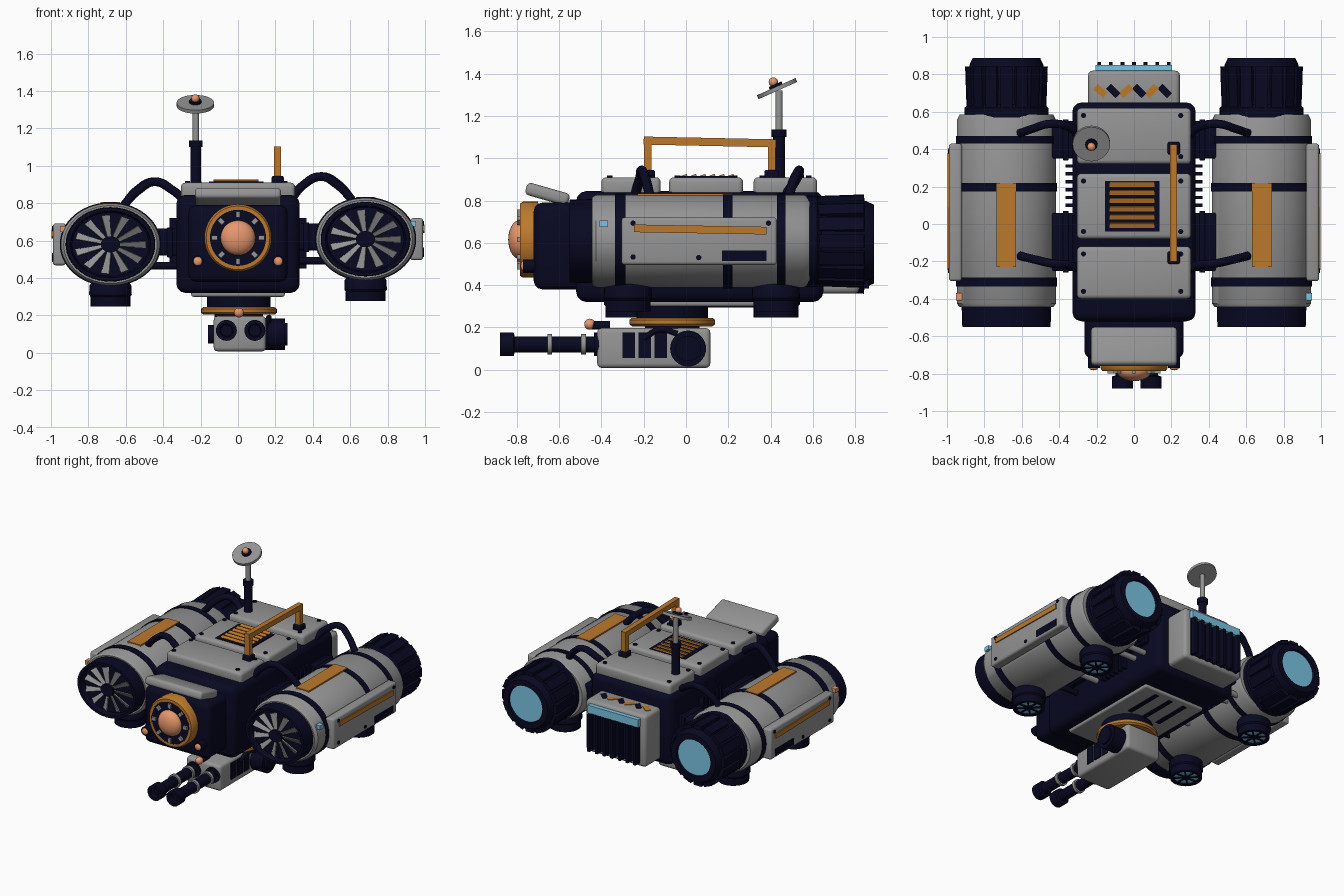
import bpy, bmesh
from math import pi, radians, cos, sin
from mathutils import Matrix, Vector

cube = bpy.data.objects.get("Cube")
if cube:
    bpy.data.objects.remove(cube)


def material(name, rgb):
    m = bpy.data.materials.new(name)
    m.use_nodes = True
    m.diffuse_color = (*rgb, 1)
    m.node_tree.nodes["Principled BSDF"].inputs["Base Color"].default_value = (*rgb, 1)
    return m


GREY = material("hull grey", (0.3, 0.3, 0.305))
NAVY = material("dark navy", (0.0025, 0.0025, 0.016))
ORANGE = material("amber paint", (0.5, 0.19, 0.026))
PEACH = material("peach lamp", (0.87, 0.34, 0.17))
CYAN = material("cyan glow", (0.2, 0.56, 0.78))


def finish(name, bm, mat):
    bmesh.ops.recalc_face_normals(bm, faces=bm.faces)
    for f in bm.faces:
        f.smooth = True
    for e in bm.edges:
        e.smooth = e.calc_face_angle(0) < radians(35)
    me = bpy.data.meshes.new(name)
    bm.to_mesh(me)
    bm.free()
    me.materials.append(mat)
    ob = bpy.data.objects.new(name, me)
    bpy.context.collection.objects.link(ob)
    return ob


def box(name, x, y, z, mat, bevel=0.0, tilt=None):
    """Box from (low, high) ranges, optionally turned about its centre."""
    bm = bmesh.new()
    bmesh.ops.create_cube(bm, size=1)
    size = [abs(r[1] - r[0]) for r in (x, y, z)]
    bmesh.ops.scale(bm, vec=size, verts=bm.verts)
    if bevel:
        bmesh.ops.bevel(bm, geom=bm.edges[:], offset=bevel, segments=3, profile=0.5, affect='EDGES')
    mid = Vector([(r[0] + r[1]) / 2 for r in (x, y, z)])
    bm.transform(Matrix.Translation(mid) @ (tilt or Matrix()))
    return finish(name, bm, mat)


def lathe(name, profile, centre, axis, mat, squash=1.0, segs=40):
    """Turn (radius, height) points about an axis through centre."""
    bm = bmesh.new()
    vs = [bm.verts.new((r, 0, h)) for r, h in profile]
    es = [bm.edges.new(p) for p in zip(vs, vs[1:])]
    bmesh.ops.spin(bm, geom=vs + es, cent=(0, 0, 0), axis=(0, 0, 1), angle=2 * pi, steps=segs)
    bmesh.ops.remove_doubles(bm, verts=bm.verts, dist=0.0002)
    turn = {'X': Matrix.Rotation(pi / 2, 4, 'Y'), 'Y': Matrix.Rotation(-pi / 2, 4, 'X'), 'Z': Matrix()}[axis]
    bm.transform(Matrix.Translation(centre) @ turn @ Matrix.Diagonal((1, squash, 1, 1)))
    return finish(name, bm, mat)


def rod(name, r, low, high, centre, axis, mat, squash=1.0, segs=32):
    return lathe(name, [(0, low), (r, low), (r, high), (0, high)], centre, axis, mat, squash, segs)


def ball(name, r, centre, mat, depth=1.0):
    """Sphere, optionally flattened from front to back."""
    bm = bmesh.new()
    bmesh.ops.create_uvsphere(bm, u_segments=24, v_segments=14, radius=r)
    bm.transform(Matrix.Translation(centre) @ Matrix.Diagonal((1, depth, 1, 1)))
    return finish(name, bm, mat)


def cable(name, points, r, mat):
    cu = bpy.data.curves.new(name, 'CURVE')
    cu.dimensions = '3D'
    cu.bevel_depth, cu.bevel_resolution, cu.use_fill_caps = r, 3, True
    sp = cu.splines.new('BEZIER')
    sp.bezier_points.add(len(points) - 1)
    for bp, p in zip(sp.bezier_points, points):
        bp.co = p
        bp.handle_left_type = bp.handle_right_type = 'AUTO'
    cu.materials.append(mat)
    ob = bpy.data.objects.new(name, cu)
    bpy.context.collection.objects.link(ob)


# Main hull and nose
box("hull", (-.33, .33), (-.52, .65), (.32, .845), NAVY, .05)
box("nose", (-.265, .265), (-.72, -.4), (.38, .79), NAVY, .04)
box("visor", (-.23, .23), (-.76, -.55), (.8, .86), GREY, .02, Matrix.Rotation(radians(-16), 4, 'X'))

# Eye
eye = (0, 0, .615)
lathe("eye_ring", [(.15, -.7), (.18, -.7), (.18, -.77), (.17, -.785), (.15, -.785), (.15, -.7)], eye, 'Y', ORANGE)
rod("eye_socket", .155, -.785, -.7, eye, 'Y', NAVY)
ball("eye_lens", .093, (0, -.785, .615), PEACH, .6)
for k in range(8):
    turn = Matrix.Rotation(k * pi / 4, 4, 'Y')
    stud = box("eye_stud", (.11, .142), (-.01, .01), (-.012, .012), GREY)
    stud.matrix_world = Matrix.Translation((0, -.79, .615)) @ turn
for s in (-1, 1):
    rod("nose_lamp_housing", .032, -.77, -.7, (s * .215, 0, .49), 'Y', NAVY, segs=20)
    ball("nose_lamp", .024, (s * .215, -.77, .49), PEACH, .5)

# Deck hatches with corner bolts
for low, high in ((-.4, -.12), (-.08, .27), (.32, .62)):
    box("deck_hatch", (-.305, .305), (low, high), (.82, .91), GREY, .022)
    for x in (-.27, .25):
        for y in (low + .04, high - .04):
            rod("hatch_bolt", .014, .9, .918, (x, y, 0), 'Z', NAVY, segs=10)

# Deck grille
box("grille_base", (-.155, .135), (-.04, .23), (.9, .915), NAVY)
for k in range(6):
    y = -.02 + k * .044
    box("grille_slat", (-.13, .11), (y, y + .026), (.912, .922), ORANGE, 0, Matrix.Rotation(radians(18), 4, 'X'))

# Grab handle
for y in (-.18, .405):
    box("handle_foot", (.18, .245), (y - .033, y + .033), (.9, .945), NAVY, .008)
    box("handle_post", (.193, .23), (y - .018, y + .018), (.93, 1.07), ORANGE)
box("handle_bar", (.193, .23), (-.2, .425), (1.058, 1.096), ORANGE, 0, Matrix.Rotation(radians(-1.2), 4, 'X'))

# Dish mast
mast = (-.225, .44, 0)
lathe("mast_base", [(0, .88), (.035, .88), (.028, .92), (.028, 1.1), (.036, 1.1), (.036, 1.135), (0, 1.135)],
      mast, 'Z', NAVY, segs=20)
rod("mast_pole", .017, 1.1, 1.32, mast, 'Z', GREY, segs=16)
tilt = Matrix.Translation((-.228, .43, 1.33)) @ Matrix.Rotation(radians(24), 4, 'X')
rod("dish", .1, -.011, .009, (0, 0, 0), 'Z', GREY).matrix_world = tilt
rod("dish_feed", .033, .009, .022, (0, 0, 0), 'Z', NAVY, segs=16).matrix_world = tilt
ball("dish_tip", .022, (-.228, .413, 1.36), PEACH)

# Rear radiator
box("radiator", (-.245, .245), (.6, .82), (.36, .74), GREY, .025)
box("radiator_backing", (-.2, .2), (.8, .826), (.39, .68), NAVY)
box("radiator_light", (-.207, .203), (.81, .85), (.66, .717), CYAN)
for k in range(7):
    x = -.186 + k * .062
    box("radiator_fin", (x - .01, x + .01), (.81, .865), (.385, .66), NAVY)
for k in range(6):
    x = -.18 + k * .069
    box("hazard_stripe", (x - .036, x + .036), (.692, .73), (.736, .744), (ORANGE, NAVY)[k % 2], 0,
        Matrix.Rotation(radians(-45 if k % 2 else (-40, 40, 45)[k // 2]), 4, 'Z'))

# Engine pods, one per side, the right one hanging slightly lower
for s, cz in ((-1, .58), (1, .608)):
    cx, sq = s * .682, .83
    c = (cx, 0, cz)
    lathe("pod_barrel", [(0, -.43), (.25, -.445), (.265, -.425), (.265, .555), (.25, .585), (0, .585)],
          c, 'Y', GREY, sq, 56)
    for low, high in ((-.335, -.285), (.175, .22), (.43, .47)):
        rod("pod_band", .271, low, high, c, 'Y', NAVY, sq, 56)
    lathe("intake", [(.24, -.43), (.236, -.55), (.215, -.55), (.205, -.51), (0, -.51)], c, 'Y', NAVY, sq, 48)
    rod("fan_hub", .052, -.545, -.5, c, 'Y', NAVY, sq)
    # Fan blades
    for k in range(11):
        bm = bmesh.new()
        bmesh.ops.create_cube(bm, size=1)
        for v in bm.verts:
            width = .024 if v.co.x < 0 else .048
            v.co = Vector((.12 + v.co.x * .14, v.co.y * .008, v.co.z * width))
        spin = Matrix.Rotation(k * 2 * pi / 11, 4, 'Y') @ Matrix.Rotation(radians(28), 4, 'X')
        bm.transform(Matrix.Translation((cx, -.525, cz)) @ Matrix.Diagonal((1, 1, sq, 1)) @ spin)
        finish("fan_blade", bm, GREY)
    # Nozzle
    lathe("nozzle", [(.225, .57), (.225, .62), (.205, .64), (.198, .85), (.18, .888), (.138, .888), (.134, .86)],
          c, 'Y', NAVY, .96)
    rod("nozzle_glow", .138, .85, .872, c, 'Y', CYAN, .96)
    for k in range(16):
        petal = box("nozzle_petal", (.19, .217), (-.12, .12), (-.032, .032), NAVY)
        petal.matrix_world = (Matrix.Translation((cx, .73, cz)) @ Matrix.Rotation(k * pi / 8, 4, 'Y')
                              @ Matrix.Rotation(radians(-2), 4, 'Z'))
    # Top stripe and outer access panel
    box("pod_stripe", (s * .63, s * .735), (-.23, .22), (cz + .19, cz + .226), ORANGE)
    box("side_panel", (s * .92, s * .99), (-.305, .43), (cz - .112, cz + .112), GREY, .015)
    box("panel_stripe", (s * .98, s * .998), (-.245, .38), (cz + .037, cz + .073), ORANGE, 0,
        Matrix.Rotation(radians(-1), 4, 'X'))
    box("panel_slot", (s * .98, s * .994), (.17, .38), (cz - .095, cz - .045), NAVY)
    for y, z in ((-.25, -.075), (.06, -.078), (-.25, .085), (.39, .085)):
        rod("panel_bolt", .013, .98, .995, (0 if s > 0 else -1.975, y, cz + z), 'X', NAVY, segs=10)
    box("marker_lamp", (s * .92, s * .953), (-.41, -.37), (cz + .067, cz + .097), CYAN if s > 0 else PEACH)
    # Lift thrusters
    for y in (-.275, .425):
        t = (cx, y, cz)
        lathe("lift_thruster", [(.085, -.18), (.112, -.22), (.114, -.27), (.106, -.28), (.106, -.332), (.084, -.332),
                                (.082, -.31)], t, 'Z', NAVY, segs=28)
        rod("lift_glow", .085, -.322, -.3, t, 'Z', CYAN, segs=28)
        for k in range(4):
            box("lift_grille", (cx - .083, cx + .083), (y - .005, y + .005), (cz - .33, cz - .32), NAVY, 0,
                Matrix.Rotation(k * pi / 4, 4, 'Z'))
        rod("lift_cap", .026, -.332, -.31, t, 'Z', NAVY, segs=16)
    # Pylons, braces and side ribs
    for low, high in ((-.25, .06), (.35, .55)):
        box("pylon", (s * .3, s * .46), (low, high), (cz - .06, cz + .085), NAVY, .015)
        box("pylon_clamp", (s * .35, s * .38), (low - .01, high + .01), (cz - .07, cz + .09), NAVY, .005)
        for y in (low + .05, high - .05):
            rod("brace", .02, -.25, .25, (s * .4, y, cz - .115), 'X', GREY if y > 0 else NAVY, segs=12)
    for k in range(6):
        y = .1 + k * .042
        box("side_rib", (s * .32, s * .365), (y - .009, y + .009), (.45, .72), NAVY)
    # Hoses
    cable("rear_hose", [(s * .27, .45, .8), (s * .35, .52, cz + .29), (s * .45, .535, cz + .335),
                        (s * .54, .51, cz + .29), (s * .61, .485, cz + .21)], .023, NAVY)
    cable("front_hose", [(s * .27, -.25, .8), (s * .35, -.22, cz + .29), (s * .44, -.21, cz + .335),
                         (s * .53, -.19, cz + .29), (s * .61, -.17, cz + .21)], .023, NAVY)

# Belly plate
box("belly_plate", (-.25, .25), (-.38, .42), (.3, .345), GREY, .012)
for x in (-.12, 0, .12):
    box("belly_slot", (x - .016, x + .016), (.1, .38), (.294, .303), NAVY)

# Turret
pivot = (.005, -.065, 0)
rod("turret_neck", .17, .24, .31, pivot, 'Z', NAVY)
lathe("turret_ring", [(0, .205), (.19, .205), (.203, .215), (.203, .235), (.19, .245), (0, .245)], pivot, 'Z', ORANGE)
rod("turret_base", .13, .17, .21, pivot, 'Z', NAVY)
box("turret_body", (-.13, .15), (-.42, .115), (.008, .197), GREY, .022)
rod("turret_motor", .085, .12, .25, (0, .01, .1), 'X', NAVY)
rod("motor_cap", .06, .24, .265, (0, .01, .1), 'X', NAVY)
rod("motor_pivot", .05, -.16, -.12, (0, .01, .1), 'X', NAVY)
for k in range(3):
    y = -.27 + k * .075
    box("turret_vent", (.14, .157), (y - .03, y + .03), (.055, .175), NAVY)
cable("turret_hose", [(.15, -.2, .15), (.165, -.12, .19), (.165, -.04, .17)], .014, NAVY)
rod("sight_stalk", .02, -.45, -.36, (.005, 0, .21), 'Y', NAVY, segs=14)
ball("sight_lamp", .026, (.005, -.455, .215), PEACH)
for x in (-.062, .09):
    g = (x, 0, .12)
    rod("gun_mount", .055, -.435, -.4, g, 'Y', NAVY)
    lathe("gun_barrel", [(0, -.4), (.038, -.4), (.038, -.81), (.056, -.815), (.056, -.88), (.035, -.88), (.03, -.84),
                         (0, -.84)], g, 'Y', NAVY, segs=24)
    for y in (-.645, -.485):
        rod("barrel_collar", .048, y - .011, y + .011, g, 'Y', GREY, segs=24)
